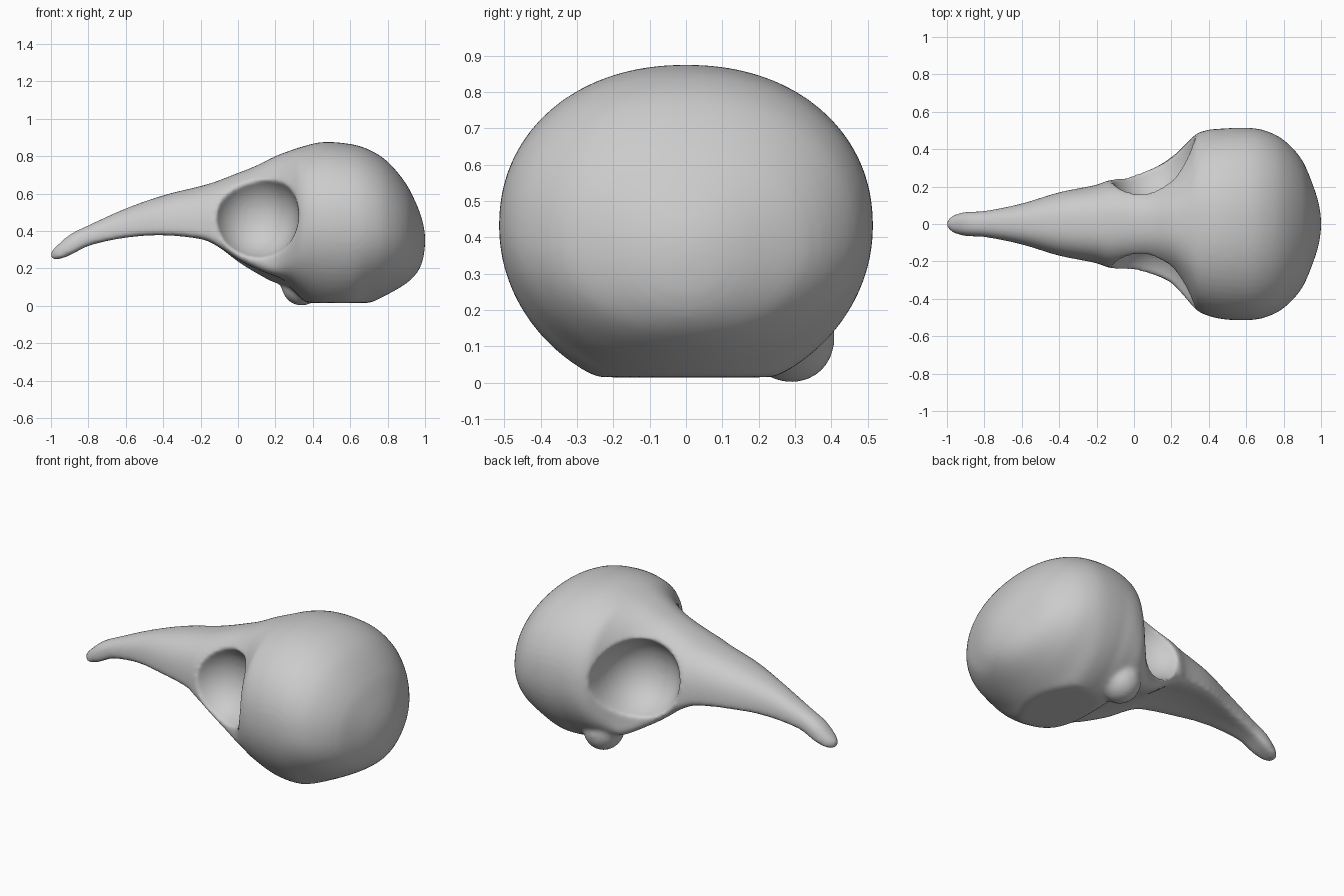
import bpy
import bmesh
from math import cos, sin, pi, copysign
from mathutils import Matrix, Vector

cube = bpy.data.objects.get("Cube")
if cube:
    bpy.data.objects.remove(cube, do_unlink=True)

# Bone colour
bone = bpy.data.materials.new("grey bone")
bone.use_nodes = True
bone.diffuse_color = (0.6, 0.6, 0.6, 1)
bone.node_tree.nodes["Principled BSDF"].inputs["Base Color"].default_value = bone.diffuse_color

# Skull profile from beak tip to back: x, bottom, widest height, top, half width
SECTIONS = [
    (-1, .25, .27, .29, .02),
    (-.97, .24, .27, .32, .045),
    (-.9, .26, .3, .38, .065),
    (-.8, .31, .35, .43, .07),
    (-.6, .35, .39, .52, .11),
    (-.4, .36, .4, .59, .17),
    (-.2, .335, .39, .64, .21),
    (-.13, .305, .37, .66, .235),
    (0, .22, .29, .71, .25),
    (.1, .17, .24, .75, .27),
    (.2, .12, .23, .8, .315),
    (.28, .07, .33, .83, .4),
    (.34, .02, .42, .85, .465),
    (.45, -.03, .43, .875, .505),
    (.6, -.04, .43, .865, .515),
    (.7, .01, .42, .835, .5),
    (.8, .06, .4, .77, .45),
    (.9, .12, .38, .65, .34),
    (.96, .18, .36, .53, .2),
    (.99, .25, .35, .44, .1),
    (1, .32, .35, .38, .03),
]
RING = 64
STEPS = 4
FLAT_BASE = .015


def smooth_sections(rows):
    """Blend the sections with cubic curves so the skull has no facets."""
    pts = [Vector(r) for r in rows]
    tangents = []
    for i in range(len(pts)):
        a, b = pts[max(i - 1, 0)], pts[min(i + 1, len(pts) - 1)]
        tangents.append((b - a) / (b[0] - a[0]))
    result = []
    for i in range(len(pts) - 1):
        p, q = pts[i], pts[i + 1]
        span = q[0] - p[0]
        for k in range(STEPS):
            t = k / STEPS
            rise = t * t * (3 - 2 * t)
            result.append(p * (1 - rise) + q * rise
                          + tangents[i] * span * t * (1 - t) ** 2
                          - tangents[i + 1] * span * t * t * (1 - t))
    return result + [pts[-1]]


def power(value, exponent):
    return copysign(abs(value) ** (2 / exponent), value)


def add_ring(bm, section):
    """One cross-section: squarer on the face, rounder on the braincase."""
    x, low, mid, high, width = section
    face = min(max((.4 - x) / .2, 0), 1)
    flare = max(0, 1 - abs(x - .2) / .28)
    ring = []
    for i in range(RING):
        a = 2 * pi * i / RING
        above = sin(a) > 0
        exponent = 2.15 + .3 * face if above else 2 + .5 * face
        reach = high - mid if above else mid - low
        y = width * power(cos(a), exponent)
        z = mid + reach * power(sin(a), exponent)
        # Shallow hollow along the palate
        if not above:
            z += .15 * width * face * sin(a) ** 4
        # Left cheek bar sits wider and lower than the right one
        cheek = flare * max(0, cos(a + pi / 6)) ** 2
        y += .055 * cheek
        z -= .04 * cheek
        ring.append(bm.verts.new((x, y, max(z, FLAT_BASE))))
    return ring


def add_ellipsoid(bm, centre, radii, depth_exponent=2):
    """Ellipsoid whose y ends can be made flatter."""
    ball = bmesh.ops.create_uvsphere(bm, u_segments=48, v_segments=24, radius=1)["verts"]
    for v in ball:
        v.co.y = power(v.co.y, depth_exponent)
    place = Matrix.Translation(centre) @ Matrix.Diagonal((*radii, 1))
    bmesh.ops.transform(bm, matrix=place, verts=ball)


def make_object(name, bm):
    bmesh.ops.recalc_face_normals(bm, faces=bm.faces)
    mesh = bpy.data.meshes.new(name)
    bm.to_mesh(mesh)
    bm.free()
    mesh.materials.append(bone)
    obj = bpy.data.objects.new(name, mesh)
    bpy.context.collection.objects.link(obj)
    return obj


# Beak, face and braincase as one loft
bm = bmesh.new()
rings = [add_ring(bm, s) for s in smooth_sections(SECTIONS)]
for first, second in zip(rings, rings[1:]):
    for i in range(RING):
        j = (i + 1) % RING
        bm.faces.new((first[i], first[j], second[j], second[i]))
bm.faces.new(rings[0])
bm.faces.new(rings[-1])

# Jaw joint knob, present on the left side only
add_ellipsoid(bm, (.34, .29, .12), (.11, .12, .12))
skull = make_object("skull", bm)

# Eye socket cutters
bm = bmesh.new()
for side in (-1, 1):
    add_ellipsoid(bm, (.09, side * .45, .485), (.235, .36, .245), 3)
sockets = make_object("eye_socket_cutter", bm)
sockets.hide_render = True

# Fuse, hollow the sockets, then even out the surface
fuse = skull.modifiers.new("fuse", "REMESH")
fuse.mode = "VOXEL"
fuse.voxel_size = .012
cut = skull.modifiers.new("sockets", "BOOLEAN")
cut.operation = "DIFFERENCE"
cut.object = sockets
cut.solver = "EXACT"
even = skull.modifiers.new("even", "REMESH")
even.mode = "VOXEL"
even.voxel_size = .012
soften = skull.modifiers.new("soften", "SMOOTH")
soften.factor = .5
soften.iterations = 8

bpy.ops.object.select_all(action="DESELECT")
skull.select_set(True)
bpy.context.view_layer.objects.active = skull
for modifier in list(skull.modifiers):
    bpy.ops.object.modifier_apply(modifier=modifier.name)
bpy.data.objects.remove(sockets, do_unlink=True)
for polygon in skull.data.polygons:
    polygon.material_index = 0
bpy.ops.object.shade_smooth()
